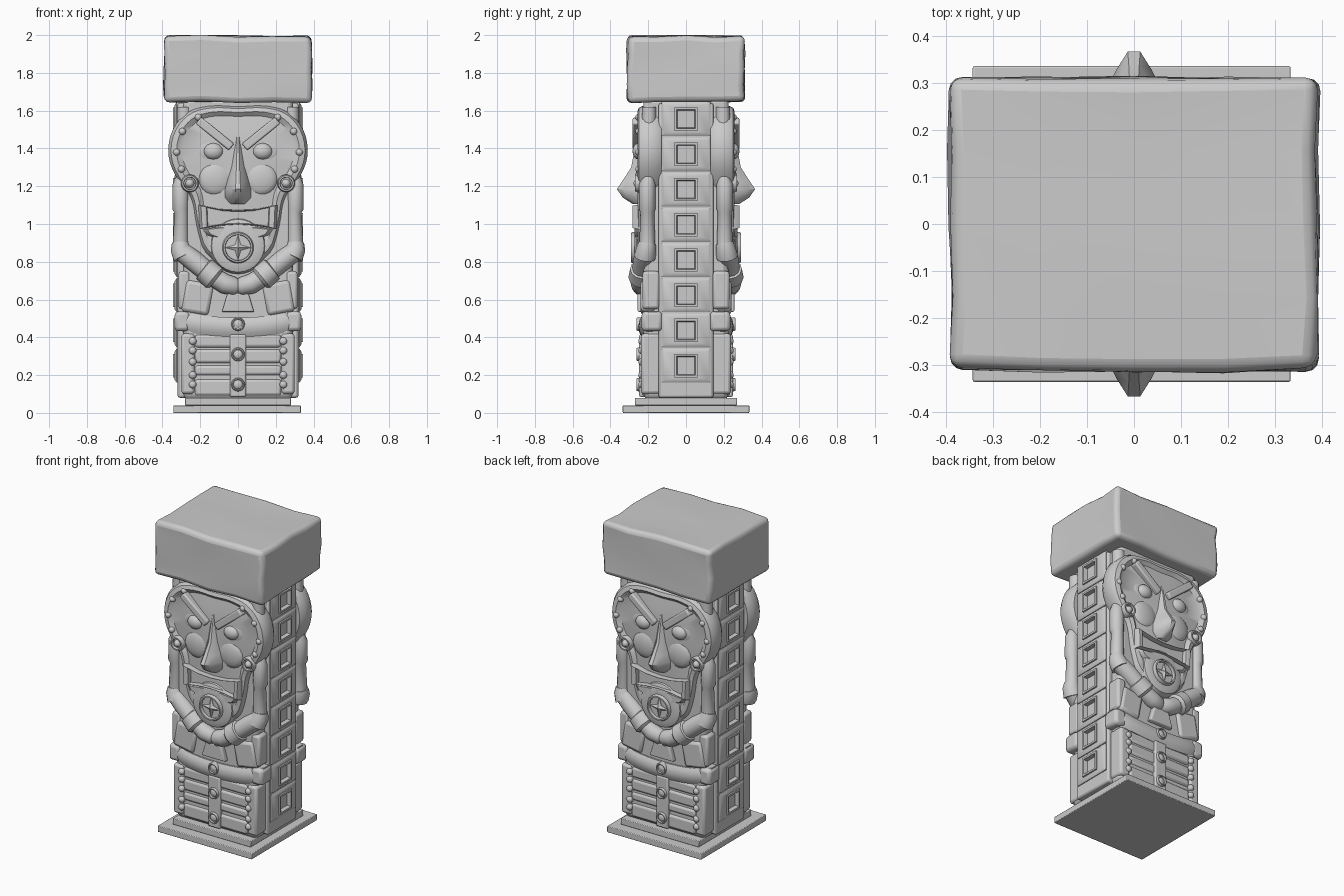
import bpy, bmesh, math, random
from mathutils import Vector

if "Cube" in bpy.data.objects:
    bpy.data.objects.remove(bpy.data.objects["Cube"])
random.seed(3)


def skin(name, loops, bevel=0.0, capped=True):
    """Bridge a series of equal loops into a closed solid."""
    bm = bmesh.new()
    rows = [[bm.verts.new(p) for p in lp] for lp in loops]
    n = len(rows[0])
    for a, b in zip(rows, rows[1:]):
        for i in range(n):
            bm.faces.new((a[i], a[(i + 1) % n], b[(i + 1) % n], b[i]))
    if capped:
        bm.faces.new(rows[0])
        bm.faces.new(rows[-1])
    bmesh.ops.recalc_face_normals(bm, faces=bm.faces)
    me = bpy.data.meshes.new(name)
    bm.to_mesh(me)
    bm.free()
    ob = bpy.data.objects.new(name, me)
    bpy.context.collection.objects.link(ob)
    if bevel:
        m = ob.modifiers.new("bevel", 'BEVEL')
        m.width, m.segments, m.limit_method = bevel, 2, 'ANGLE'
    return ob


def box(name, c, size, bevel=0.0, tilt=0.0):
    hx, hy, hz = (s / 2 for s in size)
    ct, st = math.cos(tilt), math.sin(tilt)
    q = [(-hx, -hz), (hx, -hz), (hx, hz), (-hx, hz)]
    return skin(name, [[(c[0] + x * ct - z * st, c[1] + y, c[2] + x * st + z * ct)
                        for x, z in q] for y in (-hy, hy)], bevel)


def rounded(half, passes=2):
    """Mirror a half outline (right side, top to bottom) and round it off."""
    pts = half + [(-x, z) for x, z in reversed(half) if x > 0]
    for _ in range(passes):
        out = []
        for (x, z), (u, w) in zip(pts, pts[1:] + pts[:1]):
            out += [(.75 * x + .25 * u, .75 * z + .25 * w), (.25 * x + .75 * u, .25 * z + .75 * w)]
        pts = out
    return pts


def relief(name, outline, centre, layers, bevel=0.0):
    """Raise an xz outline towards the front; layers are (scale, y)."""
    cx, cz = centre
    return skin(name, [[(cx + (x - cx) * s, y, cz + (z - cz) * s) for x, z in outline]
                       for s, y in layers], bevel)


def circle(x, z, r, n=20, squash=1.0):
    return [(x + r * math.cos(i * math.tau / n), z + squash * r * math.sin(i * math.tau / n))
            for i in range(n)]


def knob(name, x, z, r, y, h, squash=1.0):
    lay = [(1, y + .03)] + [(math.cos(a), y - h * math.sin(a)) for a in (0, .4, .8, 1.15, 1.45)]
    return relief(name, circle(x, z, r, 20, squash), (x, z), lay)


def ring(name, x, z, r, y, h, w):
    return relief(name, circle(x, z, r, 24), (x, z),
                  [(1, y + .03), (1, y - h * .6), (1 - w * .4, y - h), (1 - w, y - h),
                   (1 - w * 1.15, y - h * .3)])


def tube(name, path, radii, n=12, flat=1.0):
    P = [Vector(p) for p in path]
    loops = []
    for i, p in enumerate(P):
        d = (P[min(i + 1, len(P) - 1)] - P[max(i - 1, 0)]).normalized()
        u = d.cross(Vector((0, 1, 0))).normalized()
        v = u.cross(d)
        loops.append([p + radii[i] * (u * math.cos(k * math.tau / n) + v * flat * math.sin(k * math.tau / n))
                      for k in range(n)])
    return skin(name, loops)


# Plinth, core and cap stone
box("base_plate", (-.005, 0, .02), (.675, .67, .04), .004)
box("base_step", (0, 0, .06), (.56, .54, .04), .004)
box("core", (0, 0, .87), (.58, .45, 1.6), .03)
cap = box("cap_stone", (0, 0, 1.82), (.78, .62, .35))
bm = bmesh.new()
bm.from_mesh(cap.data)
bmesh.ops.subdivide_edges(bm, edges=bm.edges, cuts=3, use_grid_fill=True)
for v in bm.verts:
    v.co += Vector([random.uniform(-.007, .007) for _ in range(3)])
bm.to_mesh(cap.data)
bm.free()
m = cap.modifiers.new("bevel", 'BEVEL')
m.width, m.segments, m.limit_method, m.angle_limit = .028, 3, 'ANGLE', math.radians(50)

# Side columns: stacked blocks with framed square sockets
for s in (-1, 1):
    box("side_strip", (s * .29, 0, .86), (.06, .29, 1.56), .012)
    for i in range(8):
        z = .25 + i * .1865
        loops = [[(s * x, a * hy, z + b * hz) for a, b in ((-1, -1), (1, -1), (1, 1), (-1, 1))]
                 for x, hy, hz in ((.28, .13, .09), (.325, .13, .09), (.335, .115, .075), (.335, .062, .062),
                                   (.345, .062, .062), (.345, .05, .05), (.31, .044, .044))]
        skin("side_block", loops)

F = []          # everything on the front, later repeated on the back
add = F.append

# Head with raised ear rim
head = rounded([(0, 1.62), (.14, 1.63), (.27, 1.6), (.36, 1.49), (.375, 1.34), (.30, 1.2),
                (.24, 1.14), (.22, .98), (.17, .82), (0, .76)])
add(relief("head", head, (0, 1.36), [(.95, -.13), (1, -.16), (1, -.225), (.96, -.25), (.88, -.258),
                                      (.8, -.24), (.55, -.25), (.25, -.258)]))
# Nose
nose = []
for z, w, y in ((1.47, .02, -.255), (1.4, .03, -.272), (1.3, .043, -.29), (1.23, .055, -.335),
                (1.185, .066, -.366), (1.14, .066, -.335), (1.105, .045, -.28)):
    d = y + .22
    nose.append([(w * 1.15, -.22, z), (w, -.22 + d * .35, z), (w * .55, -.22 + d * .75, z), (w * .2, y, z),
                 (-w * .2, y, z), (-w * .55, -.22 + d * .75, z), (-w, -.22 + d * .35, z), (-w * 1.15, -.22, z)])
add(skin("nose", nose))

# Chin, mouth and medallion
chin = circle(0, .885, .15, 28)
add(relief("chin", chin, (0, .885), [(1, -.18), (1, -.235), (.93, -.262), (.75, -.272), (.5, -.272)]))
mouth = [(-.19, 1.095), (-.09, 1.075), (0, 1.07), (.09, 1.075), (.19, 1.095), (.185, .98),
         (.09, .995), (0, 1.0), (-.09, .995), (-.185, .98)]
add(relief("lips", mouth, (0, 1.035), [(1.12, -.2), (1.1, -.262), (1.03, -.284), (.95, -.284), (.88, -.278),
                                       (.86, -.252)]))
low = [(-.19, .975), (0, .995), (.19, .975), (.17, .945), (.09, .915), (-.09, .915), (-.17, .945)]
add(relief("lower_lip", low, (0, .95), [(1, -.2), (1, -.255), (.85, -.272)]))
add(ring("medallion", 0, .875, .083, -.262, .03, .17))
star = [((.066 if i % 2 == 0 else .021) * math.cos(i * math.pi / 4),
         .875 + (.066 if i % 2 == 0 else .021) * math.sin(i * math.pi / 4)) for i in range(8)]
add(relief("medallion_star", star, (0, .875), [(1, -.26), (1, -.275), (.1, -.29)]))

for s in (-1, 1):
    # Brows, eyes, cheeks, studs and earrings
    add(box("brow", (s * .122, -.258, 1.478), (.225, .05, .045), .008, s * .68))
    add(knob("eye_socket", s * .13, 1.385, .085, -.245, .012, .75))
    add(knob("eye", s * .13, 1.385, .052, -.25, .033, .85))
    add(knob("cheek", s * .12, 1.24, .09, -.238, .03, 1.0))
    for x, z in ((.21, 1.565), (.295, 1.49), (.325, 1.38), (.30, 1.29)):
        add(knob("ear_stud", s * x, z, .019, -.25, .018))
    add(ring("earring", s * .255, 1.215, .047, -.235, .035, .3))
    add(knob("earring_pearl", s * .255, 1.215, .024, -.25, .028))
    # Column beside the head, above the shoulder
    add(tube("shoulder_strap", [(s * .285, -.195, 1.62), (s * .285, -.2, 1.2)], [.038, .042]))
    # Arm: upper arm, elbow cuff, forearm, wrist cuff, hand
    add(tube("upper_arm", [(s * .30, -.2, 1.25), (s * .303, -.205, 1.21), (s * .305, -.205, 1.08),
                           (s * .30, -.205, 1.06), (s * .303, -.205, .88)], [.03, .043, .043, .037, .042]))
    add(tube("elbow_cuff", [(s * .305, -.205, .9), (s * .305, -.21, .87), (s * .285, -.218, .825)],
             [.045, .053, .058]))
    add(tube("forearm", [(s * .305, -.212, .86), (s * .24, -.225, .81), (s * .13, -.235, .72)],
             [.052, .055, .052]))
    add(tube("wrist_cuff", [(s * .185, -.23, .765), (s * .178, -.23, .76), (s * .125, -.235, .715),
                            (s * .115, -.235, .707)], [.05, .066, .07, .055]))
    add(tube("hand", [(s * .13, -.235, .72), (s * .07, -.24, .683), (s * .02, -.235, .67), (s * .0, -.23, .67)],
             [.05, .053, .05, .04]))
    # Tunic folds between the forearms and the belt
    add(box("tunic_fold", (s * .215, -.2, .61), (.15, .08, .17), .02, s * .18))
    add(box("tunic_side", (s * .285, -.185, .65), (.06, .09, .2), .015))
    # Lower panel studs and side plates
    for z in (.15, .2, .27, .33, .38):
        add(knob("skirt_stud", s * .24, z, .02, -.236, .016))
    add(box("skirt_edge", (s * .265, -.185, .26), (.07, .105, .32), .015))
    # Belt wrap around the corner
    add(box("belt_side", (s * .295, -.18, .485), (.08, .11, .105), .02))

# Belly cloth and clasp under the hands
cloth = [(-.055, .635), (.055, .635), (.085, .535), (-.085, .535)]
add(relief("belly_cloth", cloth, (0, .58), [(1, -.18), (1, -.25), (.9, -.256)], .004))

# Sagging belt
belt = []
for i in range(13):
    x = -.325 + .65 * i / 12
    z = .455 + .035 * (abs(x) / .325) ** 2
    y = -.247 + .035 * (abs(x) / .325) ** 4
    belt.append([(x, -.15, z - .05), (x, y + .012, z - .052), (x, y, z - .03), (x, y - .006, z),
                 (x, y, z + .03), (x, y + .012, z + .05), (x, -.15, z + .05)])
add(skin("belt", belt))

# Skirt: stacked padded bands, centre strip and buttons
for z, h in ((.38, .07), (.3, .075), (.225, .055), (.135, .09)):
    add(box("skirt_band", (0, -.195, z), (.46, .08, h), .016))
add(box("centre_strip", (0, -.21, .25), (.085, .075, .33), .008))
for z in (.47, .31, .15):
    add(ring("button_rim", 0, z, .036, -.242, .02, .25))
    add(knob("button", 0, z, .025, -.245, .012))

# Repeat the carved front on the back
for ob in F:
    twin = ob.copy()
    twin.name = ob.name + "_back"
    twin.rotation_euler.z = math.pi
    bpy.context.collection.objects.link(twin)

# Smooth shading with sharp edges kept (once per unique mesh)
bpy.ops.object.select_all(action='DESELECT')
seen = set()
for ob in list(bpy.context.scene.objects):
    if ob.data.name not in seen:
        seen.add(ob.data.name)
        ob.select_set(True)
        bpy.context.view_layer.objects.active = ob
bpy.ops.object.shade_smooth_by_angle(angle=math.radians(38))
